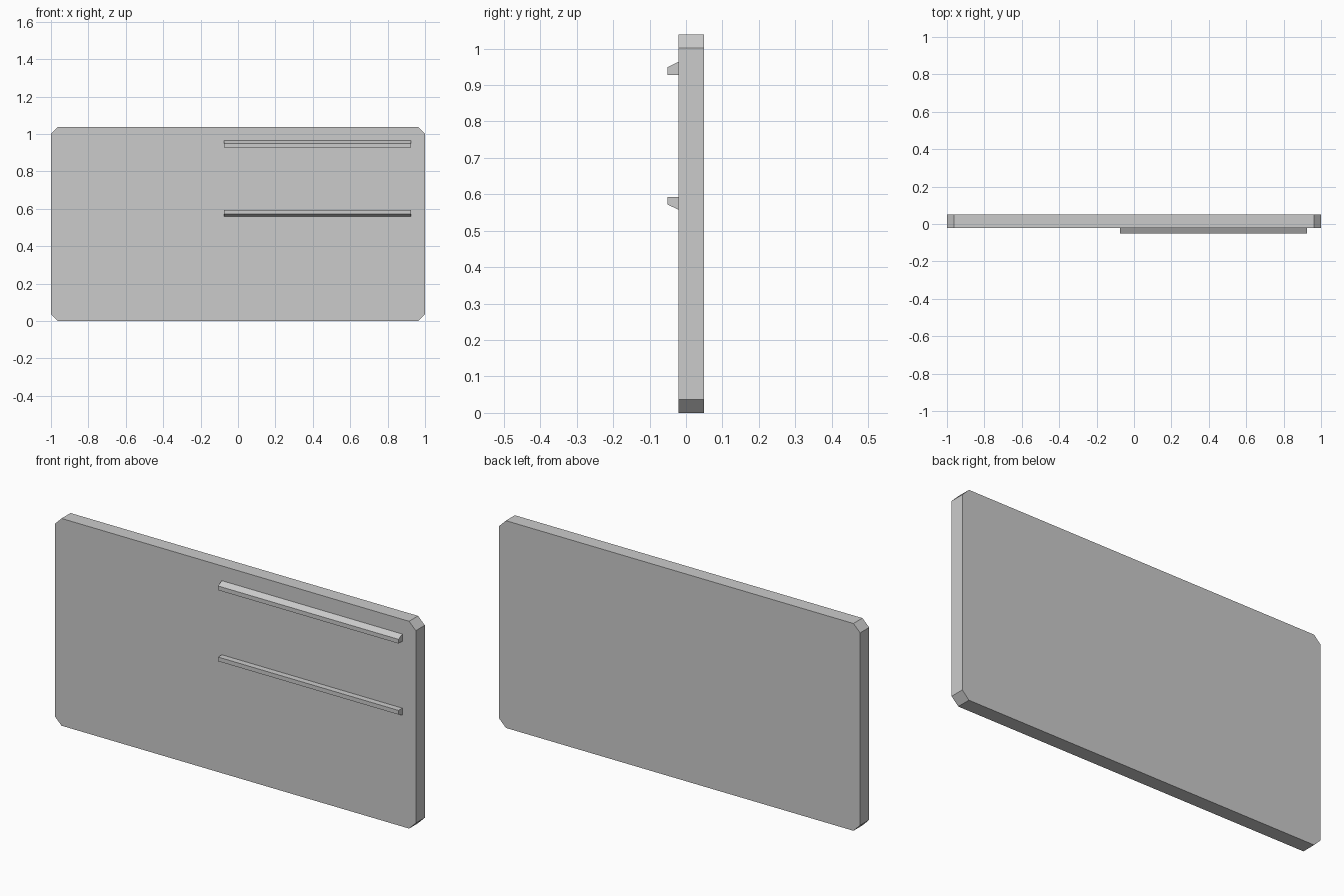
import bpy
import bmesh

cube = bpy.data.objects.get("Cube")
if cube:
    bpy.data.objects.remove(cube, do_unlink=True)

# Single plain grey
GREY = (0.6, 0.6, 0.6, 1.0)
grey = bpy.data.materials.new("light grey")
grey.use_nodes = True
grey.diffuse_color = GREY
grey.node_tree.nodes["Principled BSDF"].inputs["Base Color"].default_value = GREY


def extrude_profile(name, points, offset):
    """Extrude a closed 3D profile along the offset vector."""
    bm = bmesh.new()
    face = bm.faces.new([bm.verts.new(p) for p in points])
    result = bmesh.ops.extrude_face_region(bm, geom=[face], use_keep_orig=True)
    verts = [g for g in result["geom"] if isinstance(g, bmesh.types.BMVert)]
    bmesh.ops.translate(bm, verts=verts, vec=offset)
    bmesh.ops.recalc_face_normals(bm, faces=bm.faces)
    mesh = bpy.data.meshes.new(name)
    bm.to_mesh(mesh)
    bm.free()
    mesh.materials.append(grey)
    obj = bpy.data.objects.new(name, mesh)
    bpy.context.collection.objects.link(obj)
    return obj


# Upright panel with chamfered corners
FRONT, BACK, HEIGHT, CUT = -0.021, 0.05, 1.038, 0.037
outline = [(1 - CUT, 0), (1, CUT), (1, HEIGHT - CUT), (1 - CUT, HEIGHT)]
outline += [(-x, z) for x, z in reversed(outline)]
extrude_profile("panel", [(x, FRONT, z) for x, z in outline], (0, BACK - FRONT, 0))

# Front rails: upper one slopes on top, lower one slopes underneath
LEFT, LENGTH, NOSE = -0.075, 1.0, -0.051
rails = {
    "upper_rail": [(FRONT, 0.928), (NOSE, 0.928), (NOSE, 0.949), (FRONT, 0.964)],
    "lower_rail": [(FRONT, 0.558), (NOSE, 0.572), (NOSE, 0.593), (FRONT, 0.593)],
}
for name, profile in rails.items():
    extrude_profile(name, [(LEFT, y, z) for y, z in profile], (LENGTH, 0, 0))
